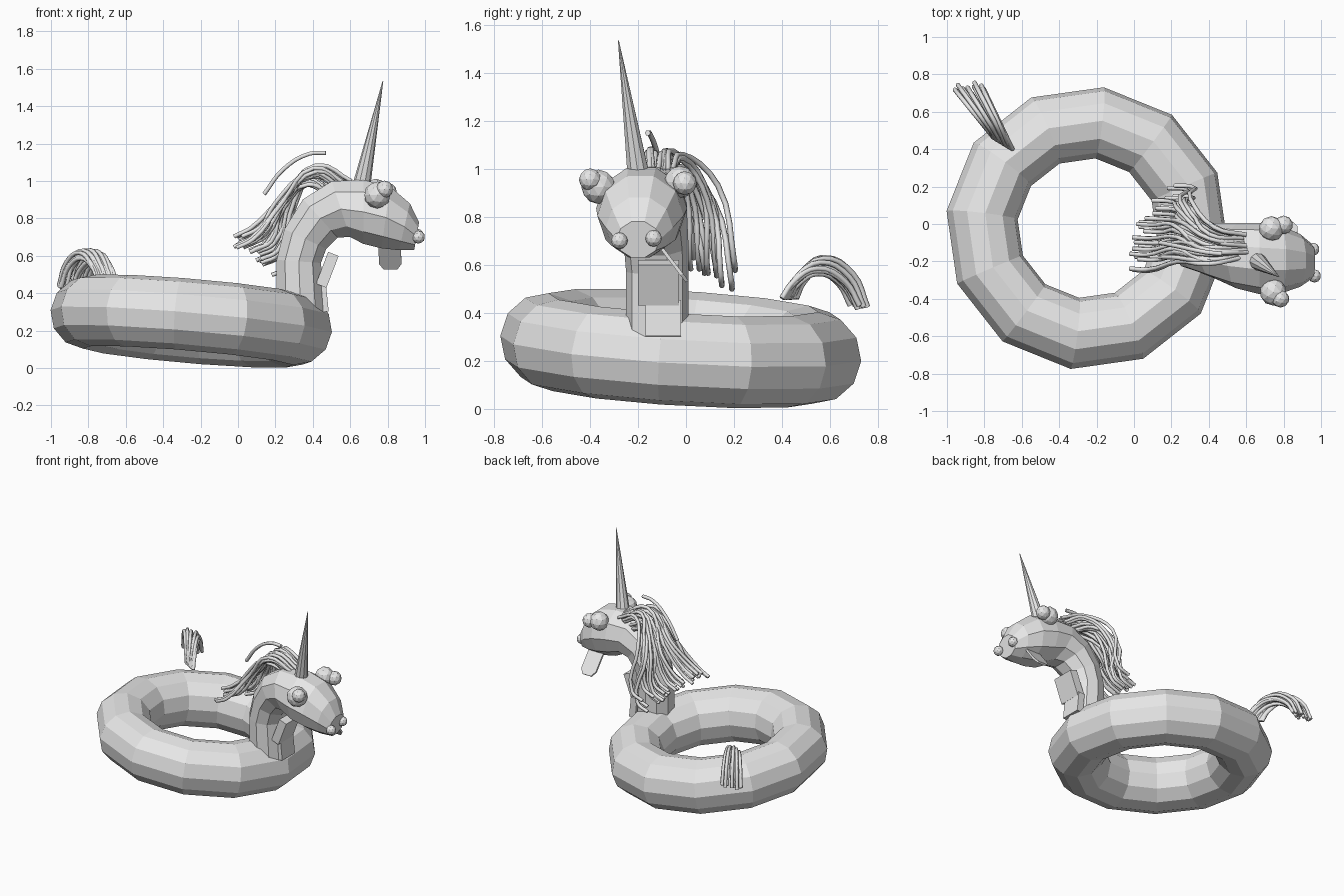
import bpy, bmesh, math, random
from mathutils import Vector, Matrix

random.seed(4)
if "Cube" in bpy.data.objects:
    bpy.data.objects.remove(bpy.data.objects["Cube"])

grey = bpy.data.materials.new("light_grey")
grey.use_nodes = True
grey.diffuse_color = (0.8, 0.8, 0.8, 1)
grey.node_tree.nodes["Principled BSDF"].inputs["Base Color"].default_value = (0.8, 0.8, 0.8, 1)


def finish(name, bm):
    bmesh.ops.recalc_face_normals(bm, faces=bm.faces)
    me = bpy.data.meshes.new(name)
    bm.to_mesh(me)
    bm.free()
    me.materials.append(grey)
    ob = bpy.data.objects.new(name, me)
    bpy.context.collection.objects.link(ob)
    return ob


def ball(name, centre, radius):
    bm = bmesh.new()
    bmesh.ops.create_icosphere(bm, subdivisions=2, radius=radius)
    bmesh.ops.translate(bm, verts=bm.verts, vec=centre)
    return finish(name, bm)


def sweep(name, rings, sides):
    """Skin rings of (centre, lean from vertical in degrees, depth, width)."""
    bm = bmesh.new()
    loops = []
    for centre, lean, depth, width in rings:
        a = math.radians(lean)
        across = Vector((math.cos(a), 0, -math.sin(a)))
        loop = []
        for i in range(sides):
            t = math.tau * (i + 0.5) / sides
            p = Vector(centre) + across * depth * math.cos(t)
            loop.append(bm.verts.new(p + Vector((0, width * math.sin(t), 0))))
        loops.append(loop)
    for lo, hi in zip(loops, loops[1:]):
        for i in range(sides):
            j = (i + 1) % sides
            bm.faces.new((lo[i], lo[j], hi[j], hi[i]))
    bm.faces.new(loops[0])
    bm.faces.new(loops[-1])
    return finish(name, bm)


def slab(name, top, bottom, width, thick, flat_axis, taper=1.0):
    """Thin plate running from top to bottom, lying along flat_axis."""
    top, bottom, side = Vector(top), Vector(bottom), Vector(flat_axis).normalized()
    normal = (bottom - top).cross(side).normalized()
    bm = bmesh.new()
    loops = []
    for f, w in ((0, 1), (0.8, 1), (1, taper)):
        c = top.lerp(bottom, f)
        loops.append([bm.verts.new(c + side * width * w * u / 2 + normal * thick * v / 2)
                      for u, v in ((-1, -1), (1, -1), (1, 1), (-1, 1))])
    for lo, hi in zip(loops, loops[1:]):
        for i in range(4):
            j = (i + 1) % 4
            bm.faces.new((lo[i], lo[j], hi[j], hi[i]))
    bm.faces.new(loops[0])
    bm.faces.new(loops[-1])
    return finish(name, bm)


def strands(name, paths, radius):
    """Bundle of hair tubes through the given points."""
    cu = bpy.data.curves.new(name, "CURVE")
    cu.dimensions = "3D"
    cu.bevel_depth = radius
    cu.bevel_resolution = 1
    cu.resolution_u = 4
    cu.use_fill_caps = True
    for path in paths:
        sp = cu.splines.new("BEZIER")
        sp.bezier_points.add(len(path) - 1)
        for bp, co in zip(sp.bezier_points, path):
            bp.co = co
            bp.handle_left_type = bp.handle_right_type = "AUTO"
    cu.materials.append(grey)
    ob = bpy.data.objects.new(name, cu)
    bpy.context.collection.objects.link(ob)
    return ob


def jitter(amount):
    return Vector([random.uniform(-amount, amount) for _ in range(3)])


# Tilted float ring
bm = bmesh.new()
SEG, SIDES, MAJOR, MINOR = 12, 12, 0.568, 0.192
ring = []
for i in range(SEG):
    a = math.tau * i / SEG + math.radians(-7)
    row = []
    for k in range(SIDES):
        b = math.tau * k / SIDES
        r = MAJOR + MINOR * math.cos(b)
        row.append(bm.verts.new((r * math.cos(a), r * math.sin(a), MINOR * math.sin(b))))
    ring.append(row)
for i in range(SEG):
    for k in range(SIDES):
        n, m = (i + 1) % SEG, (k + 1) % SIDES
        bm.faces.new((ring[i][k], ring[n][k], ring[n][m], ring[i][m]))
tilt = Matrix.Rotation(0.085, 4, "Y") @ Matrix.Rotation(-0.06, 4, "X")
bm.transform(Matrix.Translation((-0.25, -0.022, 0.251)) @ tilt)
finish("float_ring", bm)

# Neck and head in one skin
sweep("neck_and_head", [
    ((0.335, -0.12, 0.30), 0, 0.135, 0.13),
    ((0.325, -0.12, 0.57), 4, 0.125, 0.13),
    ((0.36, -0.125, 0.69), 25, 0.13, 0.135),
    ((0.44, -0.145, 0.80), 48, 0.145, 0.15),
    ((0.55, -0.17, 0.85), 72, 0.165, 0.175),
    ((0.67, -0.185, 0.835), 90, 0.18, 0.19),
    ((0.79, -0.19, 0.805), 98, 0.175, 0.18),
    ((0.89, -0.195, 0.755), 103, 0.135, 0.14),
    ((0.955, -0.20, 0.705), 100, 0.08, 0.09),
], 10)

# Throat flaps
slab("upper_throat_flap", (0.51, -0.115, 0.61), (0.445, -0.115, 0.44), 0.17, 0.06, (0, 1, 0))
slab("lower_throat_flap", (0.445, -0.095, 0.45), (0.46, -0.095, 0.30), 0.15, 0.05, (0, 1, 0))

# Eyes, pupils and nostrils
ball("right_eye", (0.745, -0.365, 0.925), 0.072)
ball("right_pupil", (0.783, -0.40, 0.955), 0.047)
ball("left_eye", (0.735, -0.025, 0.945), 0.067)
ball("left_pupil", (0.80, -0.005, 0.94), 0.05)
ball("right_nostril", (0.965, -0.278, 0.70), 0.035)
ball("left_nostril", (0.957, -0.135, 0.71), 0.035)

# Tongue
slab("tongue", (0.81, -0.11, 0.68), (0.815, 0.005, 0.53), 0.12, 0.014, (1, 0, 0), 0.6)

# Horn
base, tip = Vector((0.655, -0.195, 0.95)), Vector((0.775, -0.282, 1.535))
axis = tip - base
bm = bmesh.new()
bmesh.ops.create_cone(bm, cap_ends=True, segments=10, radius1=0.05, radius2=0.002,
                      depth=axis.length)
bm.transform(Matrix.Translation((base + tip) / 2)
             @ axis.to_track_quat("Z", "Y").to_matrix().to_4x4())
finish("horn", bm)

# Mane: locks fan from the crown over the back and left of the neck
locks = []
COUNT = 36
for i in range(COUNT):
    u = i / (COUNT - 1)
    v = random.random()
    root = Vector((0.61 - 0.15 * v, -0.18 + 0.13 * u, 1.0 - 0.06 * v))
    end = Vector((0.03 + 0.19 * u * u, -0.23 + 0.42 * u, 0.66 - 0.15 * u * u)) + jitter(0.04)
    rise = Vector((0.43 - 0.06 * v, root.y - 0.03 + 0.08 * u, 1.08 - 0.10 * v))
    fall = Vector((0.24 - 0.06 * v + 0.08 * u, end.y * 0.8 - 0.02, 0.92 - 0.08 * v))
    low = Vector((end.x + 0.07, end.y - 0.005, end.z + 0.06))
    locks.append([root, rise + jitter(0.015), fall + jitter(0.02), low,
                  end + Vector((-0.02, 0, 0.015))])
locks.append([(0.47, -0.16, 1.15), (0.38, -0.15, 1.145), (0.24, -0.12, 1.06), (0.14, -0.1, 0.93)])
strands("mane", locks, 0.012)

# Tail: arching locks spreading toward the tips
locks = []
COUNT = 18
for i in range(COUNT):
    u = i / (COUNT - 1)
    v = random.random()
    root = Vector((-0.75 + 0.10 * u, 0.46 - 0.06 * u, 0.46))
    end = Vector((-0.97 + 0.16 * u, 0.73 + 0.03 * u - 0.06 * v, 0.43)) + jitter(0.015)
    crest = root.lerp(end, 0.45) + Vector((0, 0, 0.19 - 0.08 * v))
    drop = root.lerp(end, 0.82) + Vector((0, 0, 0.14 - 0.07 * v))
    locks.append([root, root.lerp(end, 0.15) + Vector((0, 0, 0.10 - 0.04 * v)),
                  crest, drop, end])
strands("tail", locks, 0.012)
